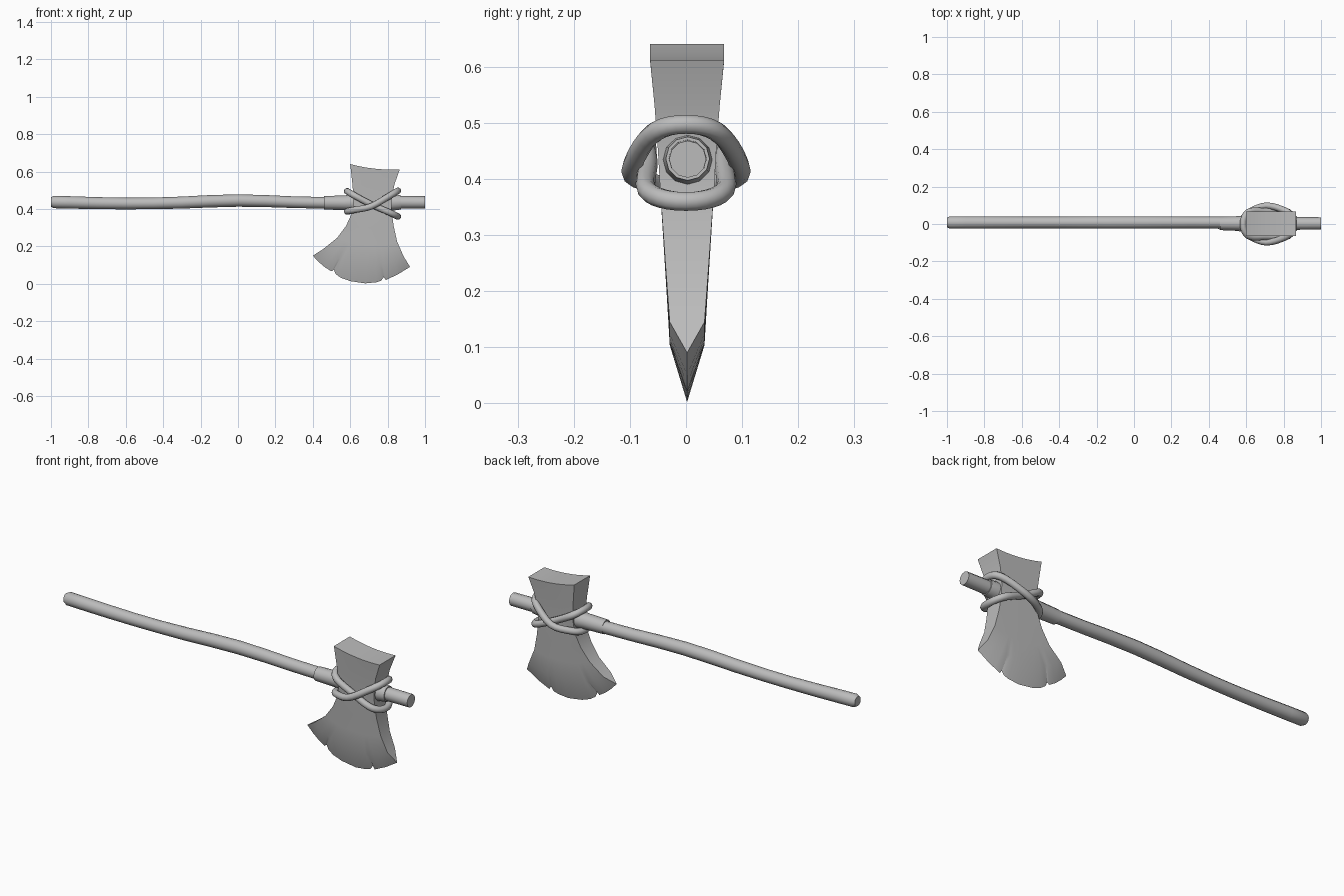
import bpy, bmesh, math
from mathutils import Vector

if "Cube" in bpy.data.objects:
    bpy.data.objects.remove(bpy.data.objects["Cube"], do_unlink=True)

grey = bpy.data.materials.new("plain grey")
grey.use_nodes = True
COLOUR = (0.5, 0.5, 0.5, 1)
grey.diffuse_color = COLOUR
grey.node_tree.nodes["Principled BSDF"].inputs["Base Color"].default_value = COLOUR


def finish(name, bm, angle):
    """Turn a bmesh into a smooth-shaded object with sharp edges kept."""
    bmesh.ops.recalc_face_normals(bm, faces=bm.faces)
    mesh = bpy.data.meshes.new(name)
    bm.to_mesh(mesh)
    bm.free()
    mesh.materials.append(grey)
    obj = bpy.data.objects.new(name, mesh)
    bpy.context.collection.objects.link(obj)
    bpy.ops.object.select_all(action='DESELECT')
    obj.select_set(True)
    bpy.context.view_layer.objects.active = obj
    bpy.ops.object.shade_smooth_by_angle(angle=math.radians(angle))
    return obj


def smooth_loop(pts, steps=4):
    """Closed Catmull-Rom curve through the points."""
    out, n = [], len(pts)
    for i in range(n):
        a, b, c, d = (Vector(pts[(i + k) % n]) for k in (-1, 0, 1, 2))
        for s in range(steps):
            t = s / steps
            out.append(0.5 * (2 * b + (c - a) * t + (2 * a - 5 * b + 4 * c - d) * t ** 2
                              + (3 * b - a - 3 * c + d) * t ** 3))
    return out


def tube(name, path, radii, sides, closed=False):
    """Sweep a round section along a path, with capped ends if open."""
    bm = bmesh.new()
    pts, n, rings = [Vector(p) for p in path], len(path), []
    for i, p in enumerate(pts):
        if closed:
            tangent = pts[(i + 1) % n] - pts[i - 1]
        else:
            tangent = pts[min(i + 1, n - 1)] - pts[max(i - 1, 0)]
        side = tangent.cross(Vector((0, 0, 1))).normalized()
        up = side.cross(tangent).normalized()
        ring = []
        for k in range(sides):
            a = 2 * math.pi * k / sides
            ring.append(bm.verts.new(p + radii[i] * (side * math.cos(a) + up * math.sin(a))))
        rings.append(ring)
    for i in range(n if closed else n - 1):
        r, q = rings[i], rings[(i + 1) % n]
        for k in range(sides):
            j = (k + 1) % sides
            bm.faces.new((r[k], r[j], q[j], q[k]))
    if not closed:
        bm.faces.new(rings[0])
        bm.faces.new(rings[-1])
    return finish(name, bm, 40)


# Handle: gently wavy stick, (x, z, radius)
stick = [(-1, .437, .025), (-.985, .437, .033), (-.9, .435, .033), (-.75, .431, .032),
         (-.6, .429, .031), (-.45, .430, .031), (-.3, .434, .032), (-.15, .441, .033),
         (0, .445, .033), (.15, .442, .032), (.3, .436, .031), (.45, .433, .031),
         (.6, .433, .032), (.85, .436, .034), (1, .435, .033)]
tube("handle", [(x, .008 if x < .6 else .003, z) for x, z, r in stick],
     [r for x, z, r in stick], 12)

# Collar: thicker sleeve of the handle through the head
collar = [(.46, .433, .036), (.57, .433, .039), (.61, .434, .044),
          (.82, .434, .044), (.87, .436, .039)]
tube("handle_collar", [(x, .003, z) for x, z, r in collar], [r for x, z, r in collar], 12)

# Axe head: chipped cutting edge (x, z) and rows above it
edge = [(.40, .15), (.43, .118), (.465, .088), (.50, .066), (.512, .076), (.522, .052),
        (.55, .032), (.60, .014), (.68, .002), (.74, .008), (.765, .016), (.78, .036),
        (.79, .02), (.82, .034), (.855, .05), (.88, .066), (.92, .09)]
# left x, left z, right x, right z, sag in the middle, half thickness
rows = [(.60, .64, .865, .612, -.011, .066), (.612, .53, .836, .53, 0, .058),
        (.618, .45, .822, .45, 0, .052), (.61, .38, .822, .38, 0, .048),
        (.578, .31, .832, .31, -.01, .043), (.53, .245, .851, .225, -.03, .037),
        (.455, .185, .886, .145, -.06, .031)]
us = [(x - .40) / .52 for x, z in edge]
bm = bmesh.new()
faces_of_head = []
for s in (-1, 1):
    grid = []
    for xl, zl, xr, zr, sag, t in rows:
        grid.append([bm.verts.new((xl + (xr - xl) * u, s * t + .002,
                                   zl + (zr - zl) * u + sag * (1 - (2 * u - 1) ** 2)))
                     for u in us])
    faces_of_head.append(grid)
tip = [bm.verts.new((x, .002, z)) for x, z in edge]
front, back = (g + [tip] for g in faces_of_head)
last = len(us) - 1
for g in (front, back):
    for r in range(len(rows)):
        for c in range(last):
            bm.faces.new((g[r][c], g[r][c + 1], g[r + 1][c + 1], g[r + 1][c]))
for c in range(last):                       # poll on top
    bm.faces.new((front[0][c], front[0][c + 1], back[0][c + 1], back[0][c]))
for c in (0, last):                         # narrow side faces
    for r in range(len(rows) - 1):
        bm.faces.new((front[r][c], front[r + 1][c], back[r + 1][c], back[r][c]))
    bm.faces.new((front[-2][c], tip[c], back[-2][c]))
finish("axe_head", bm, 30)


# Binding: two tilted rope loops crossing on both faces of the head
def rope(name, z_left, z_mid, z_right, bulge):
    half = [(.588, .03, z_left), (.622, .068, z_left * .7 + z_mid * .3),
            (.71, bulge, z_mid), (.81, .07, z_right * .7 + z_mid * .3), (.85, .03, z_right)]
    loop = half + [(x, -y, z) for x, y, z in reversed(half)]
    path = smooth_loop(loop)
    tube(name, path, [.0175] * len(path), 10, closed=True)


rope("rope_rising", .387, .413, .494, .098)
rope("rope_falling", .492, .425, .362, .068)
